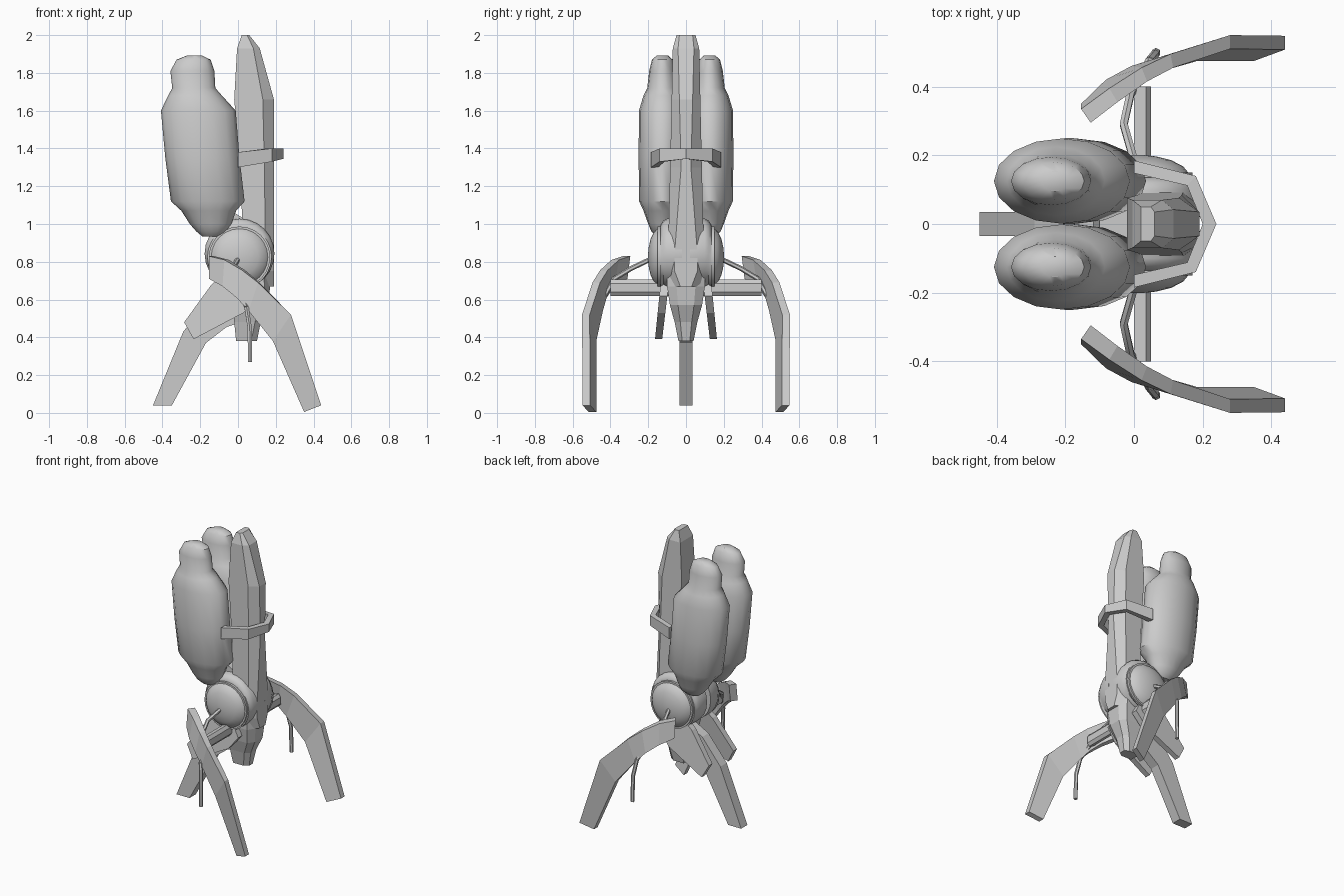
import bpy, bmesh, math
from mathutils import Vector

if "Cube" in bpy.data.objects:
    bpy.data.objects.remove(bpy.data.objects["Cube"])


def loft(name, rings, smooth=False):
    """Skin a list of equal-length closed rings and cap both ends."""
    bm = bmesh.new()
    vs = [[bm.verts.new(p) for p in r] for r in rings]
    n = len(vs[0])
    for a, b in zip(vs, vs[1:]):
        for i in range(n):
            j = (i + 1) % n
            bm.faces.new((a[i], a[j], b[j], b[i]))
    bm.faces.new(vs[0])
    bm.faces.new(vs[-1])
    bmesh.ops.recalc_face_normals(bm, faces=bm.faces)
    me = bpy.data.meshes.new(name)
    bm.to_mesh(me)
    bm.free()
    ob = bpy.data.objects.new(name, me)
    bpy.context.collection.objects.link(ob)
    if smooth:
        bpy.ops.object.select_all(action='DESELECT')
        ob.select_set(True)
        bpy.context.view_layer.objects.active = ob
        bpy.ops.object.shade_smooth_by_angle(angle=math.radians(40))
    return ob


def ring(n):
    return [(math.cos(2 * math.pi * i / n), math.sin(2 * math.pi * i / n)) for i in range(n)]


def plate(name, outline, y0, y1):
    """Flat plate from an (x, z) outline; y0, y1 are functions of z."""
    return loft(name, [[(x, f(z), z) for x, z in outline] for f in (y0, y1)])


def rod(name, path, r):
    pts = [Vector(p) for p in path]
    rings = []
    for i, p in enumerate(pts):
        d = (pts[min(i + 1, len(pts) - 1)] - pts[max(i - 1, 0)]).normalized()
        u = d.cross(Vector((1, 0, 0))).normalized()
        v = d.cross(u)
        rings.append([p + r * (c * u + s * v) for c, s in ring(6)])
    return loft(name, rings, True)


# central spine: z, back x, front x, side half width, front half width
spine = [(2.0, .02, .06, .05, .035), (1.93, -.005, .115, .07, .042), (1.66, -.02, .19, .076, .035),
         (1.3, .01, .19, .084, .026), (.85, .03, .19, .095, .06), (.75, .03, .19, .09, .06),
         (.67, .03, .19, .08, .03)]
loft("spine", [[(b, -w, z), (b + .72 * (f - b), -w, z), (f, -t, z), (f, t, z),
                (b + .72 * (f - b), w, z), (b, w, z)] for z, b, f, w, t in spine])

# lower body tapering to the blunt tip
lower = [(.86, -.06, .16, .1), (.67, -.05, .17, .1), (.57, -.03, .16, .085),
         (.48, -.02, .12, .06), (.38, -.01, .1, .04)]
loft("lower_body", [[(a, -w, z), (b - .03, -w, z), (b, -w * .5, z), (b, w * .5, z),
                     (b - .03, w, z), (a, w, z)] for z, a, b, w in lower])

# neck between spine and tanks
plate("neck", [(-.12, .9), (-.1, 1.06), (-.02, 1.06), (.06, 1.01), (.06, .85)],
      lambda z: -.07, lambda z: .07)

# strap wrapping the spine
strap = [(0, -.185, .165, 1.30, 1.38), (.18, -.14, .145, 1.33, 1.4), (.24, 0, .2, 1.345, 1.4),
         (.18, .14, .145, 1.33, 1.4), (0, .185, .165, 1.30, 1.38)]
rings = []
for x, y, xi, lo, hi in strap:
    k = .8 if y else 0
    inner = (x - .025 if x else x, y * k)
    if y == 0:
        inner = (.2, 0)
    rings.append([(x, y, lo), (x, y, hi), (*inner, hi), (*inner, lo)])
loft("strap", rings)

# cross bar between the front legs
bar = [(0, .635), (.035, .62), (.05, .64), (.05, .685), (.035, .705), (0, .695)]
loft("cross_bar", [[(x, y, z) for x, z in bar] for y in (-.4, .4)])

# rear leg
plate("rear_leg", [(-.45, .04), (-.29, .43), (-.15, .6), (0, .68), (.02, .48), (-.06, .455),
                   (-.17, .37), (-.35, .04)], lambda z: -.035, lambda z: .035)

# tank stations: z, left x, right x, half depth
tank = [(1.892, -.27, -.19, .03), (1.87, -.325, -.145, .055), (1.81, -.358, -.125, .07),
        (1.72, -.348, -.12, .08), (1.68, -.37, -.085, .1), (1.6, -.408, -.012, .124),
        (1.35, -.385, .008, .126), (1.12, -.355, .035, .123), (1.07, -.3, -.01, .1),
        (1.0, -.255, -.035, .075), (.96, -.22, -.06, .058), (.935, -.19, -.09, .03)]
# hub lathe: y, radius
hub = [(.02, .185), (.1, .185), (.12, .175), (.135, .17), (.135, .162), (.15, .162), (.15, .15),
       (.168, .135), (.186, .1), (.197, .055), (.201, .015)]
# front leg: upper edge x, z, y then lower edge x, z, y
leg = [(-.14, .83, .315, -.14, .71, .33), (-.06, .81, .375, -.07, .67, .4),
       (.03, .755, .435, .0, .61, .44), (.11, .69, .475, .06, .54, .46),
       (.28, .52, .53, .185, .38, .495), (.44, .04, .528, .35, .005, .495)]

for side, s in (("near", -1), ("far", 1)):
    loft(side + "_tank", [[((a + b) / 2 + (b - a) / 2 * c, s * .125 + d * q, z) for c, q in ring(16)]
                          for z, a, b, d in tank], True)
    loft(side + "_hub", [[(.008 + r * c, s * y, (.843 if y < .13 else .825) + r * q)
                          for c, q in ring(24)] for y, r in hub], True)
    # curved front leg
    t = .02
    loft(side + "_front_leg", [[(a - t * k, s * (b3 + t), b), (a + t * k, s * (b3 - t), b),
                                (c + t * k, s * (c3 - t), d), (c - t * k, s * (c3 + t), d)]
                               for (a, b, b3, c, d, c3), k in zip(leg, (.7, .6, .4, .2, 0, 0))])
    # slanted side plate
    plate(side + "_side_plate", [(-.14, .68), (-.285, .48), (-.235, .39), (.03, .53), (.1, .62), (0, .8)],
          lambda z: s * (.125 - .12 * (z - .4)), lambda z: s * (.163 - .1 * (z - .4)))
    # linkage rod and hanging spike
    rod(side + "_link", [(0, s * .185, .815), (-.03, s * .29, .765), (-.01, s * .38, .71),
                         (.02, s * .425, .63), (.045, s * .475, .56)], .013)
    rod(side + "_spike", [(.045, s * .475, .56), (.062, s * .495, .45), (.064, s * .5, .27)], .013)
